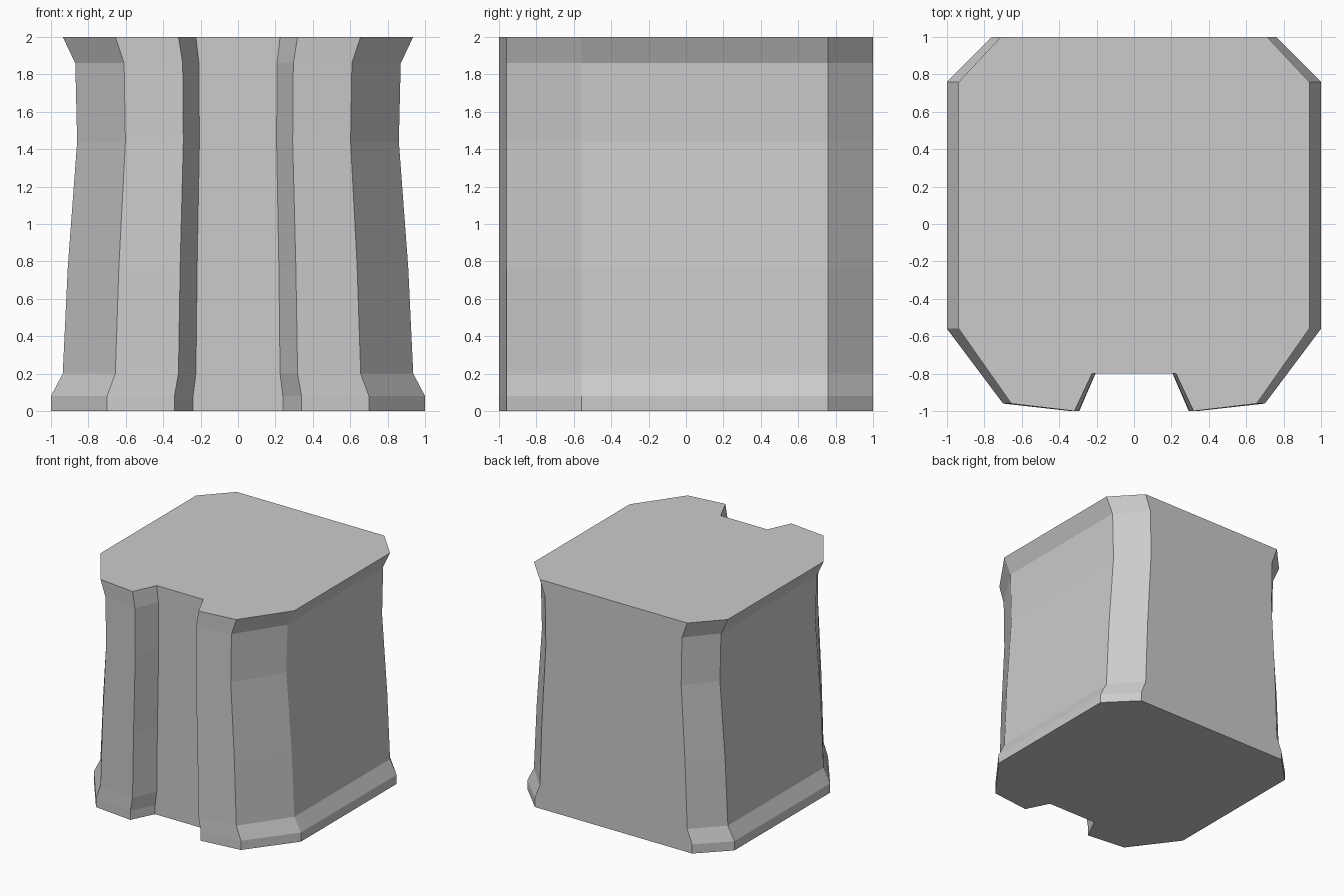
import bpy, bmesh

if "Cube" in bpy.data.objects:
    bpy.data.objects.remove(bpy.data.objects["Cube"])

# Right half of the plan outline, front notch to back
half = [(0.24, -0.80), (0.34, -1.0), (0.70, -0.96), (1.0, -0.56), (1.0, 0.76), (0.76, 1.0)]
outline = half + [(-x, y) for x, y in reversed(half)]

# (height, width scale): foot, waist and flared rim
levels = [(0, 1), (0.08, 1), (0.20, 0.937), (0.77, 0.91),
          (1.44, 0.86), (1.86, 0.87), (2.0, 0.937)]

# Block body: the outline stacked and squeezed sideways only
bm = bmesh.new()
rings = [[bm.verts.new((x * s, y, z)) for x, y in outline] for z, s in levels]
n = len(outline)
for low, high in zip(rings, rings[1:]):
    for i in range(n):
        j = (i + 1) % n
        bm.faces.new((low[i], low[j], high[j], high[i]))

# Flat base and top
bm.faces.new(list(reversed(rings[0])))
bm.faces.new(rings[-1])
bmesh.ops.recalc_face_normals(bm, faces=bm.faces)

mesh = bpy.data.meshes.new("notched_block")
bm.to_mesh(mesh)
bm.free()
block = bpy.data.objects.new("notched_block", mesh)
bpy.context.collection.objects.link(block)
